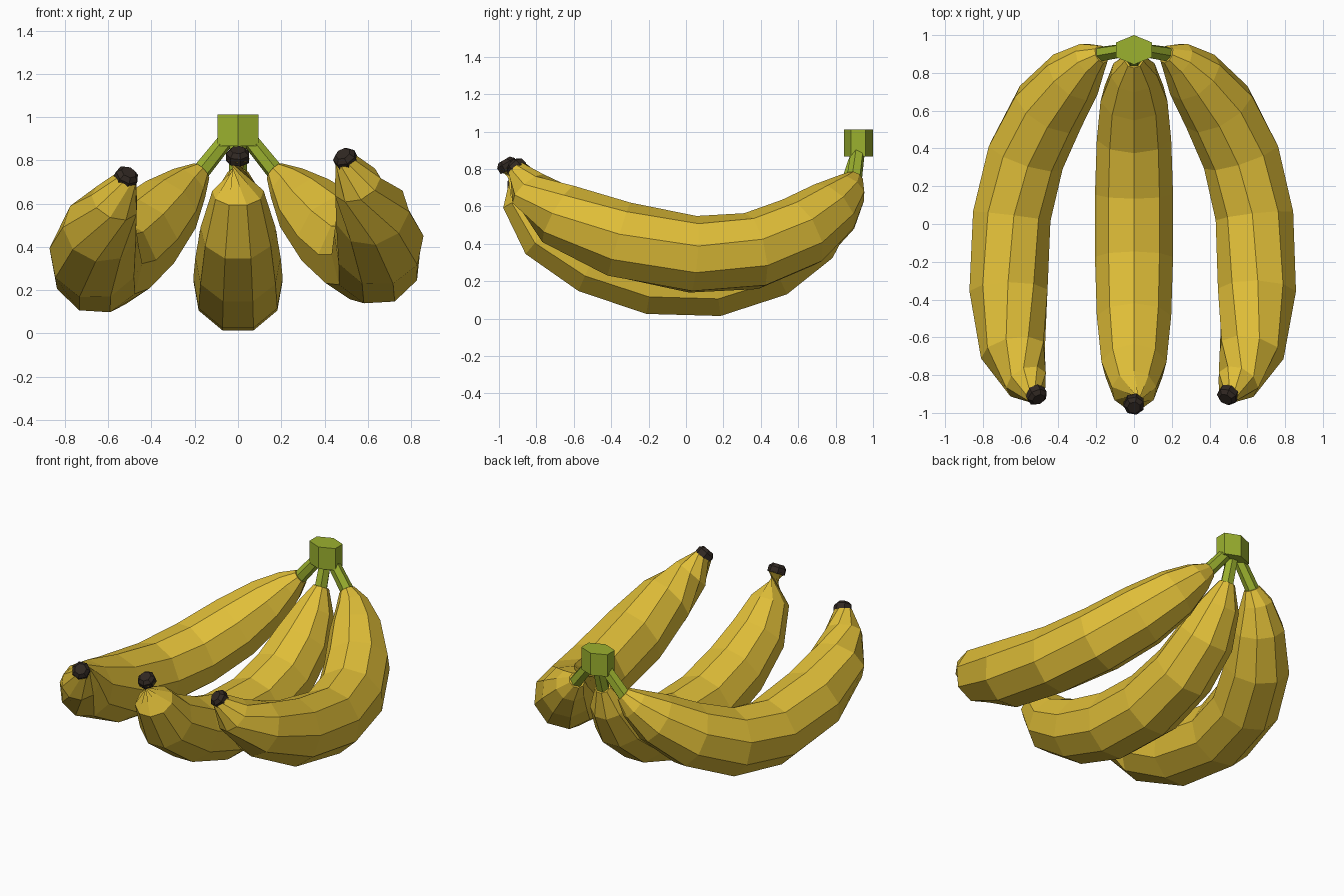
import bpy, bmesh, math
from mathutils import Vector

if "Cube" in bpy.data.objects:
    bpy.data.objects.remove(bpy.data.objects["Cube"], do_unlink=True)


def material(name, rgb):
    mat = bpy.data.materials.new(name)
    mat.use_nodes = True
    mat.diffuse_color = (*rgb, 1)
    mat.node_tree.nodes["Principled BSDF"].inputs["Base Color"].default_value = (*rgb, 1)
    return mat


YELLOW = material("ripe_yellow", (0.75, 0.52, 0.04))
GREEN = material("stem_green", (0.33, 0.44, 0.028))
DARK = material("tip_dark_brown", (0.03, 0.021, 0.016))


def tube(name, rings, sides, mat, phase=0.0):
    """Flat-shaded closed tube through (x, y, z, radius) rings."""
    bm = bmesh.new()
    centres = [Vector(r[:3]) for r in rings]
    last = len(rings) - 1
    loops = []
    for i, (c, ring) in enumerate(zip(centres, rings)):
        tangent = (centres[min(i + 1, last)] - centres[max(i - 1, 0)]).normalized()
        across = tangent.cross(Vector((0, -0.5, 1))).normalized()
        up = across.cross(tangent)
        loop = []
        for k in range(sides):
            a = math.tau * (k + phase) / sides
            loop.append(bm.verts.new(c + ring[3] * (across * math.cos(a) + up * math.sin(a))))
        loops.append(loop)
    for lower, upper in zip(loops, loops[1:]):
        for k in range(sides):
            n = (k + 1) % sides
            bm.faces.new((lower[k], lower[n], upper[n], upper[k]))
    bm.faces.new(loops[0])
    bm.faces.new(loops[-1])
    bmesh.ops.recalc_face_normals(bm, faces=bm.faces)
    mesh = bpy.data.meshes.new(name)
    bm.to_mesh(mesh)
    bm.free()
    mesh.materials.append(mat)
    obj = bpy.data.objects.new(name, mesh)
    bpy.context.collection.objects.link(obj)
    return obj


def banana(side, rings, hub_x):
    """Fruit body from tip to neck, with its dark tip and green stalk."""
    tube(side + "_banana", rings, 9, YELLOW, 0.25)
    tip, second = Vector(rings[0][:3]), Vector(rings[2][:3])
    out = (tip - second).normalized()
    tube(side + "_tip", [(*(tip - out * 0.012), 0.056), (*(tip + out * 0.025), 0.056),
                         (*(tip + out * 0.045), 0.036)], 7, DARK)
    neck = Vector(rings[-1][:3])
    before = Vector(rings[-2][:3])
    root = neck + (before - neck).normalized() * 0.03
    tube(side + "_stalk", [(*root, 0.05), (*neck, 0.042), (hub_x, 0.92, 0.9, 0.038)], 6, GREEN)


# Fruit centre lines with radii, tip first
middle = [(0, -0.95, 0.81, 0.055), (0, -0.88, 0.65, 0.12), (0, -0.75, 0.47, 0.175),
          (0, -0.5, 0.32, 0.2), (0, -0.18, 0.22, 0.21), (0, 0.16, 0.21, 0.21),
          (0, 0.46, 0.3, 0.2), (0, 0.67, 0.45, 0.18), (0, 0.8, 0.61, 0.125),
          (0, 0.87, 0.74, 0.05)]
outer = [(0.5, -0.9, 0.8, 0.055), (0.55, -0.84, 0.69, 0.115), (0.62, -0.68, 0.56, 0.175),
         (0.65, -0.36, 0.42, 0.21), (0.64, 0.04, 0.34, 0.21), (0.57, 0.36, 0.36, 0.21),
         (0.45, 0.61, 0.46, 0.2), (0.32, 0.78, 0.59, 0.16), (0.23, 0.87, 0.69, 0.1),
         (0.17, 0.9, 0.75, 0.05)]

# The right fruit mirrors the left one and hangs lower toward its tip
mirrored = []
for x, y, z, r in outer:
    t = (0.9 - y) / 1.8
    mirrored.append((-x - 0.02 * t, y, z - 0.085 * t, r))

banana("middle", middle, 0)
banana("left", outer, 0.05)
banana("right", mirrored, -0.05)

# Hexagonal crown joining the stalks
bpy.ops.mesh.primitive_cylinder_add(vertices=6, radius=1, depth=0.145, location=(0, 0.922, 0.94))
crown = bpy.context.object
crown.name = "crown"
crown.scale = (0.11, 0.078, 1)
crown.data.materials.append(GREEN)
